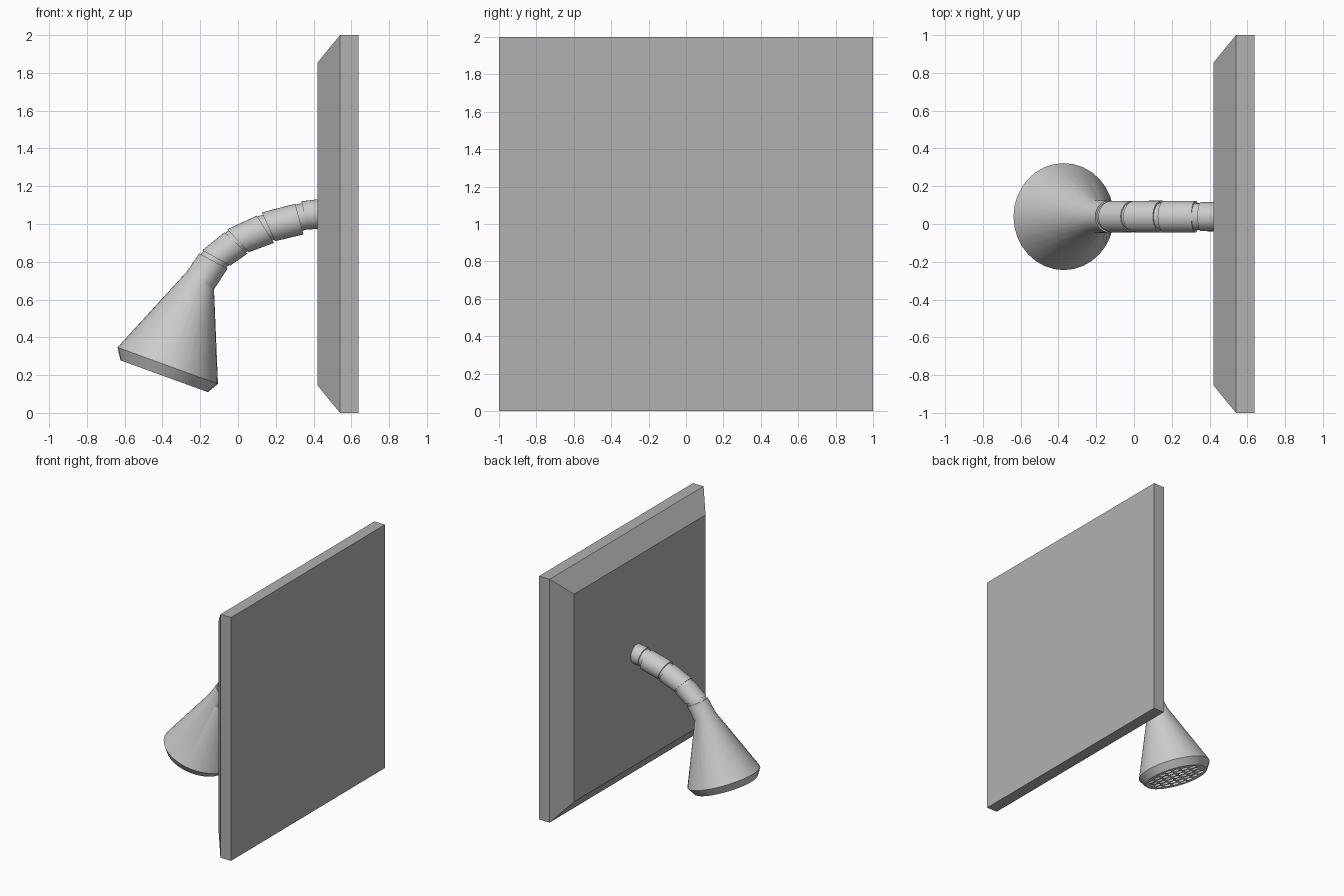
import bpy, bmesh
from math import sin, cos, pi, radians
from mathutils import Vector

if "Cube" in bpy.data.objects:
    bpy.data.objects.remove(bpy.data.objects["Cube"])

Y = 0.039  # arm and head centre line


def axes(tilt):
    """Axis and in-plane 'up' direction for a downward tilt in degrees."""
    t = radians(tilt)
    return Vector((-cos(t), 0, -sin(t))), Vector((-sin(t), 0, cos(t)))


def add_loft(bm, rings, sides):
    """Capped tube through rings of (centre, tilt, radius)."""
    loops = []
    for centre, tilt, r in rings:
        up = axes(tilt)[1]
        loops.append([bm.verts.new(Vector(centre) + up * r * cos(2 * pi * i / sides)
                                   + Vector((0, r * sin(2 * pi * i / sides), 0)))
                      for i in range(sides)])
    for a, b in zip(loops, loops[1:]):
        for i in range(sides):
            j = (i + 1) % sides
            bm.faces.new((a[i], a[j], b[j], b[i]))
    bm.faces.new(loops[0])
    bm.faces.new(loops[-1])


def finish(name, bm):
    bmesh.ops.recalc_face_normals(bm, faces=bm.faces)
    mesh = bpy.data.meshes.new(name)
    bm.to_mesh(mesh)
    bm.free()
    ob = bpy.data.objects.new(name, mesh)
    bpy.context.collection.objects.link(ob)
    return ob


def select(ob):
    bpy.ops.object.select_all(action='DESELECT')
    ob.select_set(True)
    bpy.context.view_layer.objects.active = ob


def tube(name, rings, smooth=True, sides=32):
    bm = bmesh.new()
    add_loft(bm, [((x, Y, z), t, r) for x, z, t, r in rings], sides)
    ob = finish(name, bm)
    if smooth:
        select(ob)
        bpy.ops.object.shade_smooth_by_angle(angle=radians(25))
    return ob


# Wall plate with chamfered front
bm = bmesh.new()
loops = []
for x, h in ((0.637, 1.0), (0.54, 1.0), (0.42, 0.853)):
    loops.append([bm.verts.new((x, sy * h, 1 + sz * h))
                  for sy, sz in ((-1, -1), (1, -1), (1, 1), (-1, 1))])
for a, b in zip(loops, loops[1:]):
    for i in range(4):
        j = (i + 1) % 4
        bm.faces.new((a[i], a[j], b[j], b[i]))
bm.faces.new(loops[0])
bm.faces.new(loops[-1])
plate = finish("wall_plate", bm)
grey = bpy.data.materials.new("dark_grey")
grey.diffuse_color = (0.44, 0.44, 0.44, 1)
grey.use_nodes = True
grey.node_tree.nodes["Principled BSDF"].inputs["Base Color"].default_value = grey.diffuse_color
plate.data.materials.append(grey)

# Jointed arm segments: (x, z, tilt, radius) at each end
segments = [
    [(0.45, 1.056, 5, 0.078), (0.353, 1.045, 13, 0.077)],
    [(0.325, 1.026, 15, 0.084), (0.161, 0.985, 25, 0.084)],
    [(0.145, 0.972, 32, 0.085), (0.0, 0.911, 43, 0.083)],
    [(-0.01, 0.90, 47, 0.083), (-0.115, 0.82, 61, 0.084)],
]
for n, rings in enumerate(segments, 1):
    tube(f"arm_segment_{n}", rings)

# Thinner core visible in the joint grooves
tube("arm_core", [(0.43, 1.055, 6, 0.07), (0.335, 1.037, 14, 0.071),
                  (0.151, 0.979, 29, 0.074), (-0.007, 0.906, 45, 0.075),
                  (-0.123, 0.812, 61, 0.076), (-0.15, 0.775, 60, 0.076)])

# Shower head: neck, flared cone and bevelled rim
head = tube("shower_head", [(-0.13, 0.804, 62, 0.085), (-0.2, 0.70, 58, 0.086),
                            (-0.372, 0.25, 70, 0.283), (-0.391, 0.194, 70, 0.246)], False)

# Spray holes in a hexagonal grid
axis, up = axes(70)
face = Vector((-0.391, Y, 0.194))
step = 0.066
bm = bmesh.new()
for row in range(-5, 6):
    for col in range(-5, 6):
        u, v = row * step * 0.866, (col + 0.5 * (row % 2)) * step
        if u * u + v * v < 0.215 ** 2:
            c = face + up * u + Vector((0, v, 0))
            add_loft(bm, [(c - axis * 0.03, 70, 0.023), (c + axis * 0.03, 70, 0.023)], 12)
cutter = finish("hole_cutter", bm)
cutter.hide_render = True
mod = head.modifiers.new("holes", 'BOOLEAN')
mod.operation = 'DIFFERENCE'
mod.solver = 'EXACT'
mod.object = cutter
select(head)
bpy.ops.object.modifier_apply(modifier="holes")
bpy.data.objects.remove(cutter)

# Open the holes into the hollow head
bm = bmesh.new()
bm.from_mesh(head.data)
inner = []
for f in bm.faces:
    d = f.calc_center_median() - face
    depth = -d.dot(axis)
    if 0.002 < depth < 0.04 and (d + axis * depth).length < 0.243:
        inner.append(f)
bmesh.ops.delete(bm, geom=inner, context='FACES')
bm.to_mesh(head.data)
bm.free()
bpy.ops.object.shade_smooth_by_angle(angle=radians(25))
